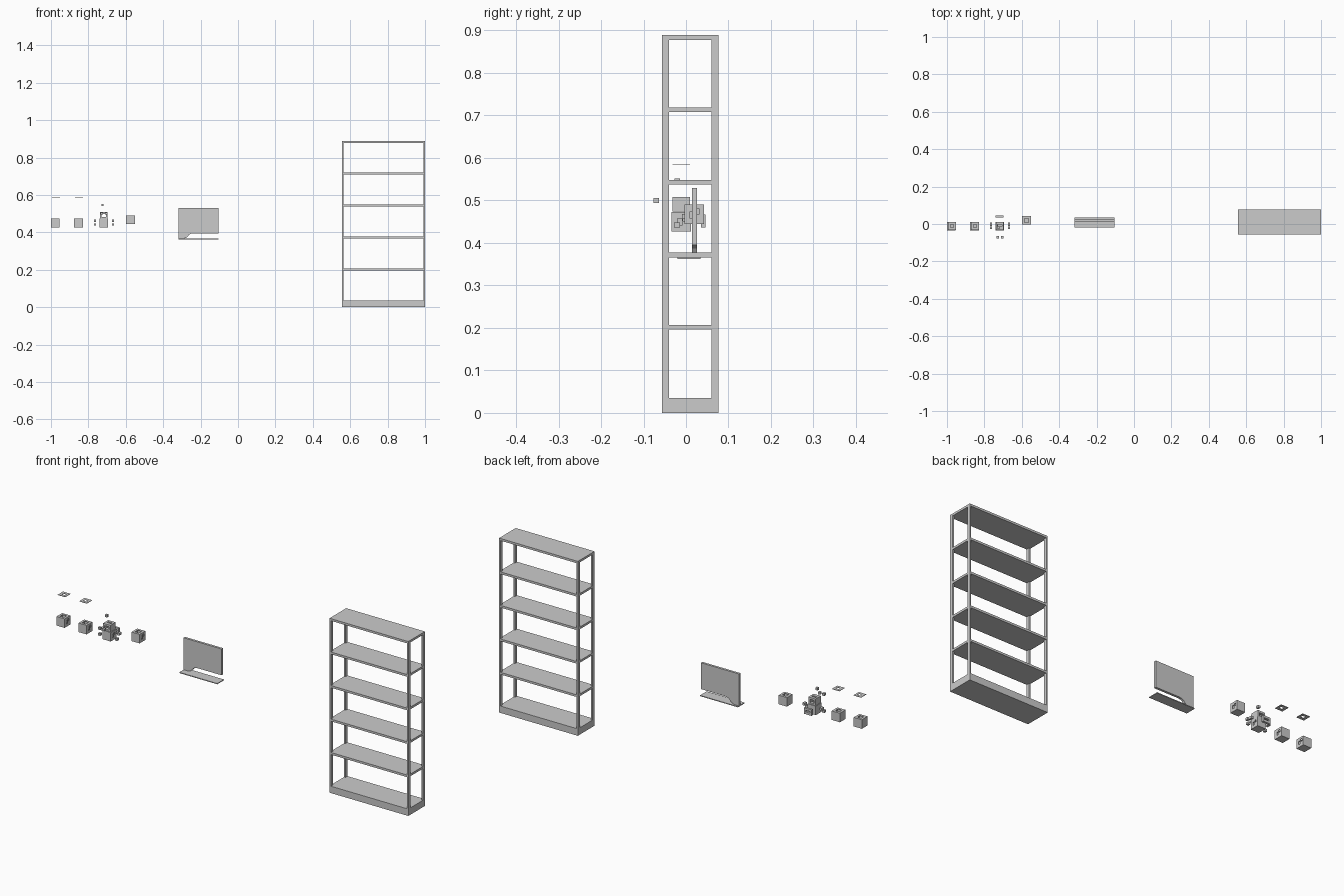
import bpy, bmesh, math

if "Cube" in bpy.data.objects:
    bpy.data.objects.remove(bpy.data.objects["Cube"])

def box(name, x0, x1, y0, y1, z0, z1):
    bm = bmesh.new()
    bmesh.ops.create_cube(bm, size=1)
    for v in bm.verts:
        v.co = ((x0 + x1) / 2 + v.co.x * (x1 - x0),
                (y0 + y1) / 2 + v.co.y * (y1 - y0),
                (z0 + z1) / 2 + v.co.z * (z1 - z0))
    return finish(name, bm)

def finish(name, bm):
    bmesh.ops.recalc_face_normals(bm, faces=bm.faces)
    me = bpy.data.meshes.new(name)
    bm.to_mesh(me)
    bm.free()
    ob = bpy.data.objects.new(name, me)
    bpy.context.collection.objects.link(ob)
    return ob

def cut(ob, *boxes):
    for b in boxes:
        c = box(ob.name + "_cutter", *b)
        m = ob.modifiers.new("cut", 'BOOLEAN')
        m.operation, m.solver, m.object = 'DIFFERENCE', 'EXACT', c
        c.hide_render = True
        c.hide_set(True)
        c.display_type = 'WIRE'

# Shelf unit: plinth, boards, corner posts
X0, X1, Y0, Y1 = 0.556, 1.0, -0.057, 0.077
box("shelf_plinth", X0, X1, Y0, Y1, 0, 0.035)
for i, z in enumerate((0.207, 0.377, 0.548, 0.719, 0.889)):
    box(f"shelf_board_{i+1}", X0, X1, Y0, Y1, z - 0.011, z)
for i, x in enumerate((X0, X1 - 0.008)):
    for j, y in enumerate((Y0, Y1 - 0.0165)):
        box(f"shelf_post_{i}{j}", x, x + 0.008, y, y + 0.0165, 0.035, 0.879)

# Screen panel and flat base plate
SL, SR = -0.317, -0.103
box("screen_panel", SL, SR, 0.014, 0.026, 0.395, 0.529)
box("screen_base", SL, SR, -0.02, 0.034, 0.362, 0.366)

# Curved neck sweeping from the screen down to the base on the left
bm = bmesh.new()
profile = [(SL, 0.366), (-0.292, 0.366), (-0.277, 0.371), (-0.268, 0.378),
           (-0.262, 0.387), (-0.250, 0.393), (-0.235, 0.395), (SL, 0.395)]
f = bm.faces.new([bm.verts.new((x, 0.014, z)) for x, z in profile])
ext = bmesh.ops.extrude_face_region(bm, geom=[f])
bmesh.ops.translate(bm, vec=(0, 0.012, 0),
                    verts=[g for g in ext["geom"] if isinstance(g, bmesh.types.BMVert)])
finish("screen_neck", bm)

# Hollow cubes with openings in the walls
S, T = 0.046, 0.003
def shell(name, x, y, z):
    ob = box(name, x, x + S, y, y + S, z, z + S)
    cut(ob, (x + T, x + S - T, y + T, y + S - T, z + T, z + S - T),
        (x + 0.012, x + 0.034, y + 0.012, y + 0.034, z + 0.035, z + 0.06),
        (x + 0.036, x + 0.06, y + 0.014, y + 0.024, z + 0.014, z + 0.03),
        (x + 0.036, x + 0.06, y + 0.027, y + 0.036, z + 0.024, z + 0.036))
    return ob

for i, (x, y, z) in enumerate(((-1.0, -0.034, 0.427), (-0.876, -0.034, 0.427),
                               (-0.740, -0.034, 0.427), (-0.598, -0.004, 0.444))):
    shell(f"cube_{i+1}", x, y, z)

# Floating lids over the first two cubes
for i, x in enumerate((-0.994, -0.872)):
    lid = box(f"lid_{i+1}", x, x + 0.042, -0.032, 0.010, 0.583, 0.585)
    cut(lid, (x + 0.014, x + 0.030, -0.018, -0.004, 0.57, 0.6))

# Exploded third cube: arch on top, back panel, small plugs around it
arch = box("top_arch", -0.738, -0.697, -0.032, 0.010, 0.474, 0.508)
cut(arch, (-0.729, -0.706, -0.06, 0.03, 0.482, 0.498),
    (-0.729, -0.706, -0.014, -0.004, 0.45, 0.53))
back = box("back_bracket", -0.740, -0.697, 0.035, 0.046, 0.436, 0.467)
cut(back, (-0.731, -0.706, 0.03, 0.05, 0.448, 0.456))
for s, x in (("left", -0.764), ("right", -0.668)):
    for j, z in enumerate((0.436, 0.456)):
        box(f"{s}_plug_{j+1}", x - 0.006, x + 0.006, -0.028 + 0.018 * j, -0.014 + 0.022 * j, z, z + 0.012)
for j, x in enumerate((-0.735, -0.711)):
    box(f"front_plug_{j+1}", x, x + 0.012, -0.077, -0.064, 0.494, 0.506)
box("top_plug", -0.731, -0.719, -0.027, -0.014, 0.540, 0.552)
